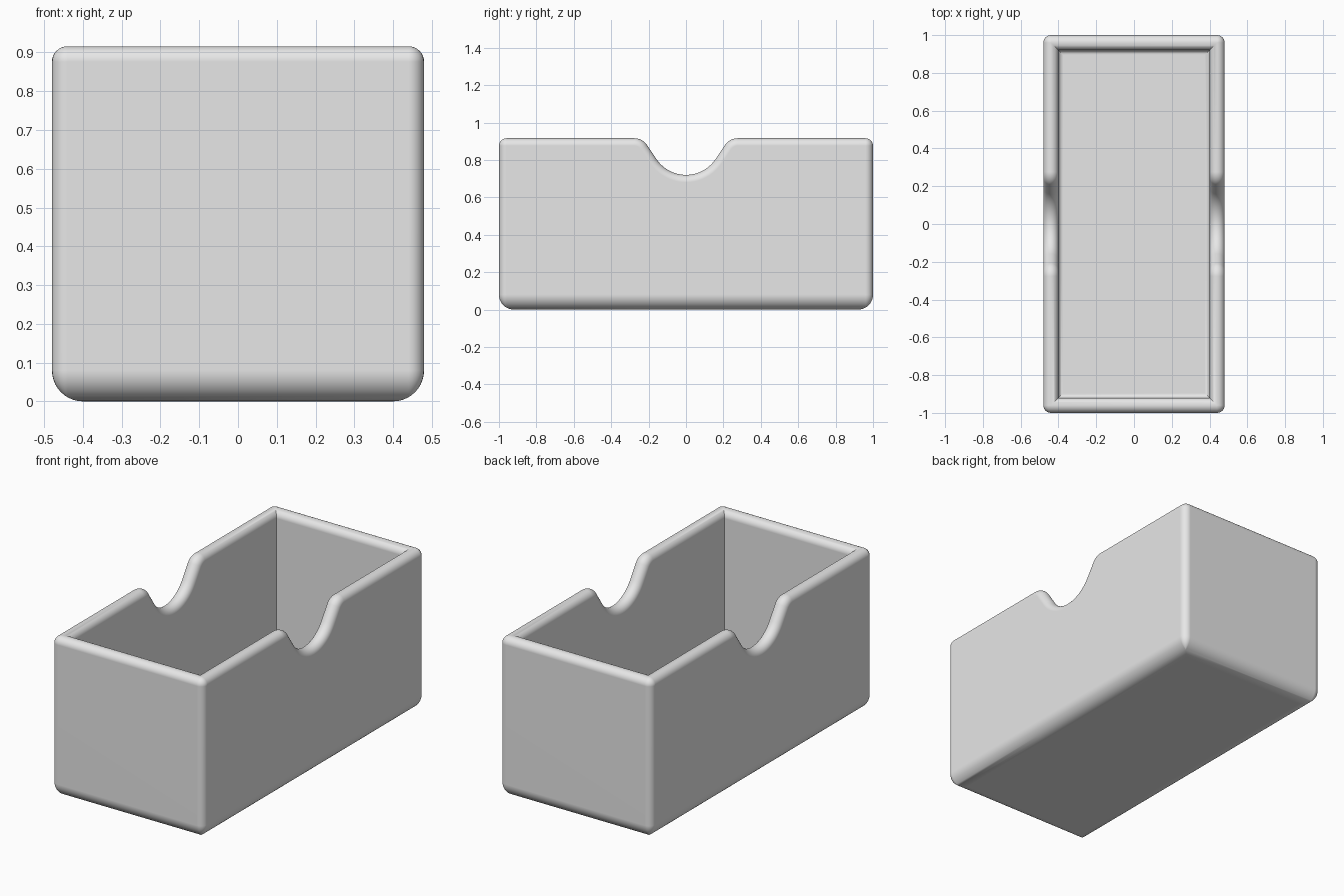
import bpy, bmesh
from math import sin, cos, tan, pi, radians

cube = bpy.data.objects.get("Cube")
if cube:
    bpy.data.objects.remove(cube, do_unlink=True)

HALF_W, HALF_L, HEIGHT = 0.48, 1.0, 0.916
RIM = 0.04              # rim radius, half the wall thickness
BASE = 0.08             # fillet of the underside and floor thickness
FLOOR_FILLET = 0.025
SLOPE = radians(56)     # slope of the finger notch sides
STEPS = 10
RIM_Z = HEIGHT - RIM


def notch_half():
    """Rim centre line of half a notch: y, z and upward normal (ny, nz)."""
    radius, centre_z = 0.23, 0.91
    pts = []
    for i in range(STEPS + 1):
        a = SLOPE * i / STEPS
        pts.append((radius * sin(a), centre_z - radius * cos(a), -sin(a), cos(a)))
    shoulder_z = HEIGHT - 2 * RIM
    start_z = shoulder_z + RIM * cos(SLOPE)
    shoulder_y = pts[-1][0] + (start_z - pts[-1][1]) / tan(SLOPE) + RIM * sin(SLOPE)
    for i in range(STEPS + 1):
        a = SLOPE * (1 - i / STEPS)
        pts.append((shoulder_y - RIM * sin(a), shoulder_z + RIM * cos(a), -sin(a), cos(a)))
    return pts


def corner(sx, sy, quadrant):
    """Stations around one rounded vertical edge."""
    return [("corner", sx, sy, (quadrant + i / 6) * pi / 2) for i in range(7)]


def position(station, inset, rise, z=None):
    """Point at an inset from the outside, above the rim line or at height z."""
    if station[0] == "corner":
        _, sx, sy, a = station
        r = max(RIM - inset, 0)
        d = max(inset, RIM)
        return (sx * (HALF_W - d) + r * cos(a), sy * (HALF_L - d) + r * sin(a),
                RIM_Z + rise if z is None else z)
    _, side, y, rim_z, ny, nz = station
    x = side * (HALF_W - inset)
    if z is None:
        return (x, y + ny * rise, rim_z + nz * rise)
    return (x, y, z)


# Stations round the perimeter, with a notch in each long wall
half = notch_half()
notch = [(-y, z, -ny, nz) for y, z, ny, nz in reversed(half[1:])] + half
right_wall = [("wall", 1, *p) for p in notch]
left_wall = [("wall", -1, *p) for p in reversed(notch)]
stations = (right_wall + corner(1, 1, 0) + corner(-1, 1, 1)
            + left_wall + corner(-1, -1, 2) + corner(1, -1, 3))

# Wall section: underside fillet, rounded rim, floor fillet
section = []
for i in range(STEPS + 1):
    a = pi / 2 * i / STEPS
    section.append((BASE * (1 - sin(a)), 0, BASE * (1 - cos(a))))
for i in range(17):
    a = pi * i / 16
    section.append((RIM * (1 - cos(a)), RIM * sin(a), None))
for i in range(6):
    a = pi / 2 * i / 5
    section.append((2 * RIM + FLOOR_FILLET * (1 - cos(a)), 0,
                    BASE + FLOOR_FILLET * (1 - sin(a))))

# Skin the sections into one closed tray
bm = bmesh.new()
rings = [[bm.verts.new(position(s, *p)) for s in stations] for p in section]
count = len(stations)
for low, high in zip(rings, rings[1:]):
    for j in range(count):
        k = (j + 1) % count
        bm.faces.new((low[j], low[k], high[k], high[j]))
bm.faces.new(rings[0][::-1])
bm.faces.new(rings[-1])
bmesh.ops.remove_doubles(bm, verts=bm.verts, dist=0.00005)
bmesh.ops.recalc_face_normals(bm, faces=bm.faces)
mesh = bpy.data.meshes.new("open_box")
bm.to_mesh(mesh)
bm.free()

box = bpy.data.objects.new("open_box", mesh)
bpy.context.collection.objects.link(box)

# Plain grey material
grey = bpy.data.materials.new("light_grey")
grey.use_nodes = True
colour = (0.8, 0.8, 0.8, 1)
grey.diffuse_color = colour
grey.node_tree.nodes["Principled BSDF"].inputs["Base Color"].default_value = colour
mesh.materials.append(grey)

# Smooth shading with crisp mitres
bpy.ops.object.select_all(action="DESELECT")
box.select_set(True)
bpy.context.view_layer.objects.active = box
bpy.ops.object.shade_smooth_by_angle(angle=radians(35))
weighted = box.modifiers.new("flat_walls", "WEIGHTED_NORMAL")
weighted.keep_sharp = True
